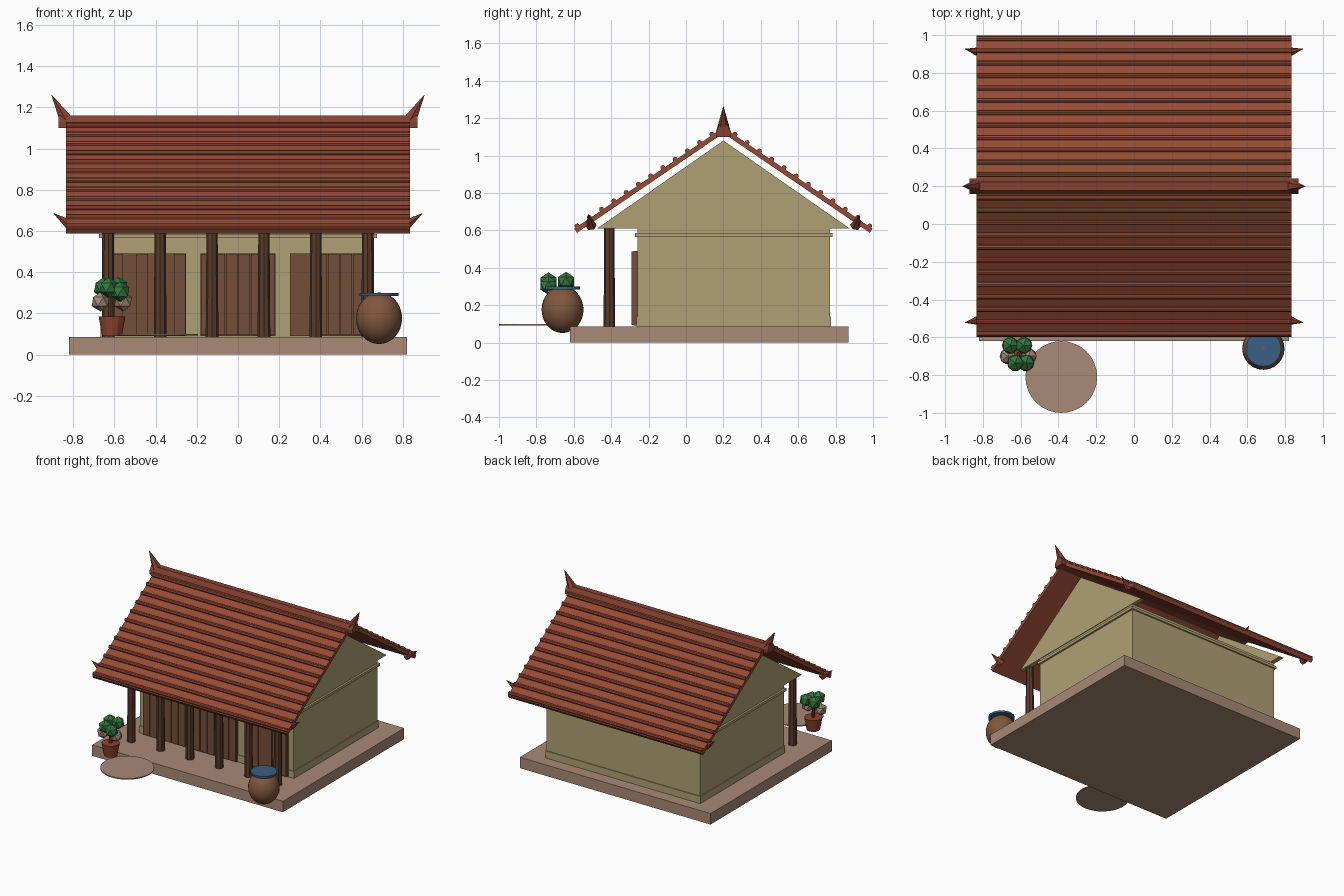
import bpy, bmesh, math, random
from mathutils import Vector

if "Cube" in bpy.data.objects:
    bpy.data.objects.remove(bpy.data.objects["Cube"])

random.seed(4)


def mat(name, r, g, b):
    m = bpy.data.materials.new(name)
    lin = [((c / 255 + 0.055) / 1.055) ** 2.4 for c in (r, g, b)]
    m.diffuse_color = (*lin, 1)
    m.use_nodes = True
    m.node_tree.nodes["Principled BSDF"].inputs["Base Color"].default_value = m.diffuse_color
    return m


ROOF = mat("roof_tile_red", 150, 74, 53)
RIDGE = mat("ridge_red", 132, 66, 49)
WALL = mat("plaster_ochre", 176, 161, 117)
STONE = mat("stone_tan", 168, 138, 118)
POST = mat("dark_wood", 90, 60, 42)
DOOR = mat("door_wood", 116, 79, 56)
JAR = mat("jar_brown", 128, 87, 62)
LID = mat("lid_blue", 56, 96, 132)
LEAF = mat("leaf_green", 52, 118, 62)
POT = mat("terracotta", 142, 68, 50)


def finish(name, bm, m, smooth=False):
    bmesh.ops.recalc_face_normals(bm, faces=bm.faces[:])
    me = bpy.data.meshes.new(name)
    bm.to_mesh(me)
    bm.free()
    me.materials.append(m)
    for p in me.polygons:
        p.use_smooth = smooth
    ob = bpy.data.objects.new(name, me)
    bpy.context.collection.objects.link(ob)
    return ob


def box(name, x0, x1, y0, y1, z0, z1, m):
    return prism(name, [(y0, z0), (y1, z0), (y1, z1), (y0, z1)], x0, x1, m)


def prism(name, pts, x0, x1, m):
    """Extrude a (y, z) outline along x."""
    bm = bmesh.new()
    a = [bm.verts.new((x0, y, z)) for y, z in pts]
    b = [bm.verts.new((x1, y, z)) for y, z in pts]
    bm.faces.new(a)
    bm.faces.new(b[::-1])
    for i in range(len(pts)):
        j = (i + 1) % len(pts)
        bm.faces.new((a[i], b[i], b[j], a[j]))
    return finish(name, bm, m)


def cone(name, p, q, r0, r1, n, m):
    """Cylinder, frustum or spike from p to q."""
    p, q = Vector(p), Vector(q)
    bm = bmesh.new()
    bmesh.ops.create_cone(bm, cap_ends=True, segments=n, radius1=r0, radius2=r1, depth=(q - p).length)
    rot = Vector((0, 0, 1)).rotation_difference(q - p).to_matrix()
    for v in bm.verts:
        v.co = rot @ v.co + (p + q) / 2
    return finish(name, bm, m)


def ball(name, c, r, m):
    bm = bmesh.new()
    bmesh.ops.create_icosphere(bm, subdivisions=1, radius=r)
    bmesh.ops.translate(bm, verts=bm.verts[:], vec=c)
    return finish(name, bm, m)


# base platform and round stepping stone
box("platform", -0.82, 0.82, -0.62, 0.87, 0, 0.085, STONE)
cone("stepping_disc", (-0.385, -0.81, 0.092), (-0.385, -0.81, 0.1), 0.19, 0.19, 32, STONE)

# walls with plinth and top band
box("walls", -0.66, 0.66, -0.26, 0.77, 0.085, 0.61, WALL)
box("wall_plinth", -0.667, 0.667, -0.265, 0.776, 0.085, 0.14, WALL)
box("wall_band", -0.675, 0.675, -0.272, 0.782, 0.565, 0.585, WALL)

# gable panels
for s in (-1, 1):
    prism("gable_panel", [(-0.475, 0.61), (0.875, 0.61), (0.2, 1.08)], s * 0.63, s * 0.665, WALL)

# porch posts
for i in range(6):
    x = -0.63 + i * 0.252
    cone("porch_post", (x, -0.41, 0.085), (x, -0.41, 0.62), 0.031, 0.027, 8, POST)

# plank doors
for c in (-0.435, 0, 0.435):
    box("door_panel", c - 0.183, c + 0.183, -0.28, -0.255, 0.09, 0.49, DOOR)
    w = 0.366 / 6
    for k in range(6):
        x = c - 0.183 + k * w
        box("door_plank", x + 0.003, x + w - 0.003, -0.286 - random.random() * 0.006, -0.275,
            0.095, 0.488, DOOR)

# roof slopes with tile rolls
SLOPE = 0.68
N = Vector((SLOPE, 1)).normalized()  # outward normal (y, z)
for s in (-1, 1):
    top, low = Vector((0, 1.135)), Vector((0.79, 1.135 - 0.79 * SLOPE))
    pts = [top + N * 0.013, low + N * 0.013, low - N * 0.013, top - N * 0.013]
    prism("roof_slope", [(0.2 + s * p.x, p.y) for p in pts], -0.835, 0.835, ROOF)
    for k in range(12):
        d = 0.052 + k * 0.0655
        y, z = 0.2 + s * (d + N.x * 0.017), 1.135 - d * SLOPE + N.y * 0.017
        cone("tile_roll", (-0.835, y, z), (0.835, y, z), 0.0135, 0.0135, 8, ROOF)

# ridge beam, ridge finials and eave horns
prism("ridge_beam", [(0.16, 1.10), (0.24, 1.10), (0.24, 1.13), (0.222, 1.162), (0.178, 1.162), (0.16, 1.13)],
      -0.872, 0.872, RIDGE)
for s in (-1, 1):
    cone("ridge_finial", (s * 0.836, 0.2, 1.14), (s * 0.906, 0.2, 1.262), 0.036, 0.001, 6, RIDGE)
    for y, t in ((-0.507, -0.015), (0.907, 0.02)):
        cone("eave_horn", (s * 0.81, y, 0.625), (s * 0.895, y + t, 0.685), 0.03, 0.001, 6, RIDGE)

# water jar with lid
bm = bmesh.new()
bmesh.ops.create_uvsphere(bm, u_segments=24, v_segments=16, radius=1)
for v in bm.verts:
    v.co = Vector((0.685 + v.co.x * 0.112, -0.66 + v.co.y * 0.112, 0.176 + v.co.z * 0.125))
finish("water_jar", bm, JAR, True)
cone("jar_lid", (0.685, -0.66, 0.285), (0.685, -0.66, 0.3), 0.094, 0.094, 24, LID)

# potted plant
PX, PY = -0.612, -0.69
cone("plant_pot", (PX, PY, 0.09), (PX, PY, 0.185), 0.048, 0.065, 12, POT)
cone("plant_stem", (PX, PY, 0.18), (PX, PY, 0.3), 0.012, 0.01, 6, POST)
for c in ((-0.655, -0.642, 0.325), (-0.583, -0.642, 0.328), (-0.628, -0.735, 0.325), (-0.572, -0.735, 0.305)):
    ball("leaf_cluster", c, 0.05, LEAF)
for c in ((-0.668, -0.7, 0.257), (-0.558, -0.7, 0.257)):
    ball("blossom", c, 0.048, STONE)
